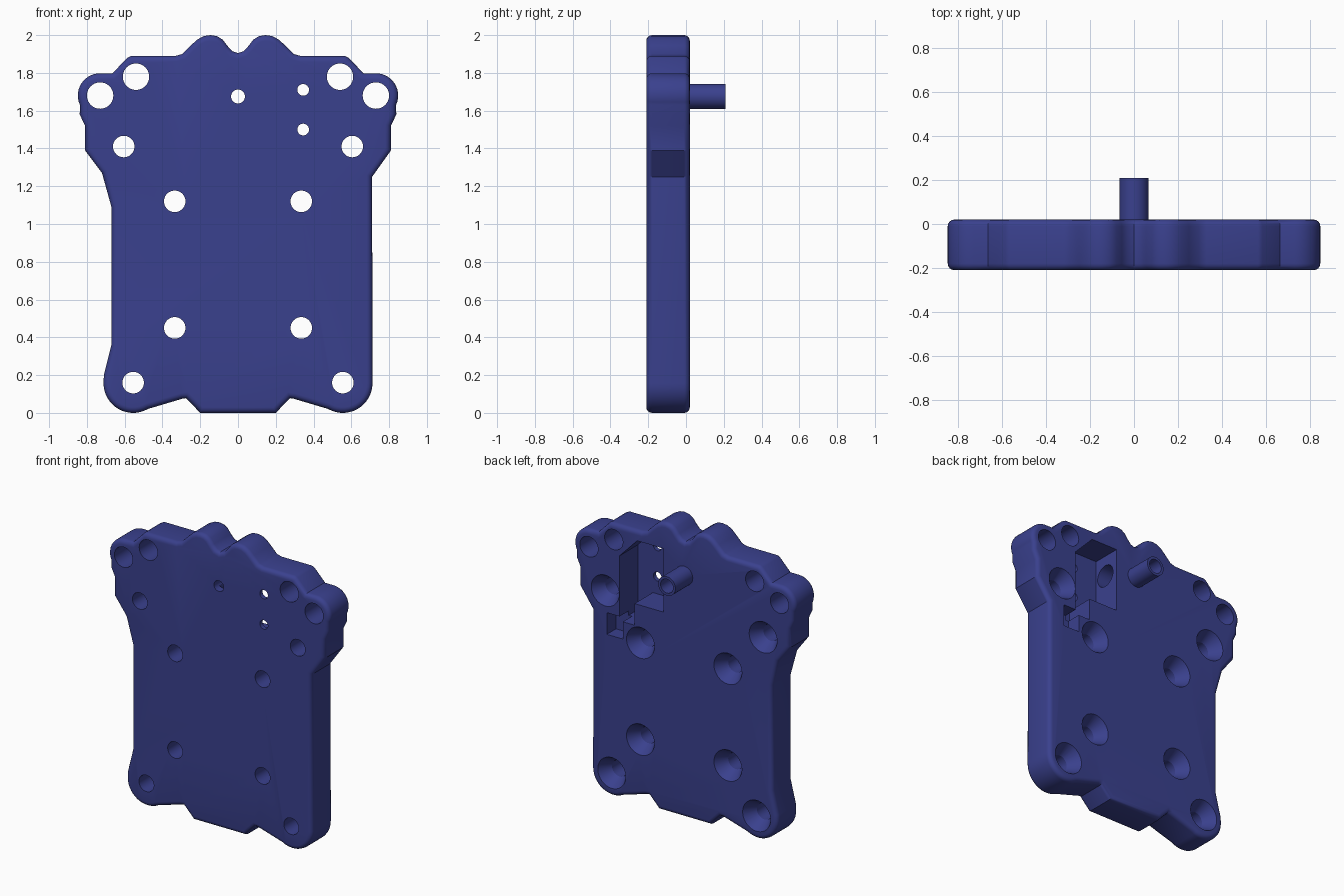
import bpy, bmesh, math
from mathutils import Matrix

if "Cube" in bpy.data.objects:
    bpy.data.objects.remove(bpy.data.objects["Cube"])

FRONT, BACK = -0.21, 0.02

blue = bpy.data.materials.new("dark_blue")
blue.diffuse_color = (0.042, 0.052, 0.27, 1)
blue.use_nodes = True
blue.node_tree.nodes["Principled BSDF"].inputs["Base Color"].default_value = blue.diffuse_color


def make_object(name, bm):
    bmesh.ops.recalc_face_normals(bm, faces=bm.faces[:])
    mesh = bpy.data.meshes.new(name)
    bm.to_mesh(mesh)
    bm.free()
    mesh.materials.append(blue)
    obj = bpy.data.objects.new(name, mesh)
    bpy.context.collection.objects.link(obj)
    return obj


def prism(name, outline, y0, y1, rounding=0):
    """Extrude an x-z outline along y, with optional rounded rims."""
    bm = bmesh.new()
    face = bm.faces.new([bm.verts.new((x, y0, z)) for x, z in outline])
    ext = bmesh.ops.extrude_face_region(bm, geom=[face], use_keep_orig=True)
    for v in ext["geom"]:
        if isinstance(v, bmesh.types.BMVert):
            v.co.y = y1
    bmesh.ops.recalc_face_normals(bm, faces=bm.faces[:])
    if rounding:
        rims = [e for e in bm.edges if abs(e.verts[0].co.y - e.verts[1].co.y) < 1e-5]
        bmesh.ops.bevel(bm, geom=rims, offset=rounding, segments=4, profile=0.5,
                        affect='EDGES', clamp_overlap=False)
    return make_object(name, bm)


def lathe(name, x, z, profile, n=40):
    """Solid of revolution about the y direction; profile is (radius, y)."""
    bm = bmesh.new()
    rings = [[bm.verts.new((x + r * math.cos(i * math.tau / n), y,
                            z + r * math.sin(i * math.tau / n))) for i in range(n)]
             for r, y in profile]
    for a, b in zip(rings, rings[1:]):
        for i in range(n):
            bm.faces.new((a[i], a[(i + 1) % n], b[(i + 1) % n], b[i]))
    bm.faces.new(rings[0])
    bm.faces.new(rings[-1])
    return make_object(name, bm)


def combine(target, tool, operation='DIFFERENCE'):
    mod = target.modifiers.new("cut", 'BOOLEAN')
    mod.object, mod.operation, mod.solver = tool, operation, 'EXACT'
    bpy.context.view_layer.objects.active = target
    bpy.ops.object.modifier_apply(modifier=mod.name)
    bpy.data.objects.remove(tool)


def arc(cx, cz, r, a0, a1, n=14):
    return [(cx + r * math.cos(math.radians(a0 + (a1 - a0) * i / n)),
             cz + r * math.sin(math.radians(a0 + (a1 - a0) * i / n))) for i in range(n + 1)]


# Outline pieces, listed upward for the right side and mirrored for the left
foot = [(0.20, 0), (0.275, 0.078), (0.295, 0.075)] + arc(0.555, 0.157, 0.157, -120, 0)
shoulder = ([(0.81, 1.39), (0.81, 1.52), (0.838, 1.58)] + arc(0.73, 1.68, 0.118, -25, 90)
            + [(0.665, 1.798), (0.585, 1.88), (0.565, 1.89), (0.33, 1.89)])
bump = [(0.295, 1.90), (0.25, 1.945), (0.215, 1.977), (0.18, 1.995), (0.145, 2.0),
        (0.11, 1.994), (0.08, 1.975), (0.055, 1.942), (0.03, 1.915)]
right = foot + [(0.71, 1.25)] + shoulder + bump
left = foot + [(0.71, 0.20), (0.67, 0.36), (0.67, 1.09), (0.72, 1.27)] + shoulder + bump
outline = right + [(0, 1.905)] + [(-x, z) for x, z in reversed(left)]
plate = prism("plate", outline, FRONT, BACK, 0.03)

# Tubular peg on the back
combine(plate, lathe("peg", 0, 1.675, [(0.066, BACK - 0.05), (0.066, 0.21)]), 'UNION')

# Stepped back pocket: chamfered bay, side channel and small notch
pockets = [
    ([(0.16, 1.38), (0.495, 1.38), (0.495, 1.68), (0.36, 1.82), (0.16, 1.82)], -0.18),
    ([(0.38, 1.23), (0.495, 1.23), (0.495, 1.40), (0.38, 1.40)], -0.18),
    ([(0.47, 1.11), (0.592, 1.11), (0.592, 1.26), (0.47, 1.26)], -0.08),
]
for shape, floor in pockets:
    combine(plate, prism("pocket_cutter", shape, floor, BACK + 0.1))

# Cross bore from the pocket to the peg bore
bm = bmesh.new()
bmesh.ops.create_cone(bm, cap_ends=True, segments=40, radius1=0.075, radius2=0.075, depth=0.24,
                      matrix=Matrix.Translation((0.09, -0.09, 1.677))
                      @ Matrix.Rotation(math.pi / 2, 4, 'Y'))
combine(plate, make_object("cross_bore_cutter", bm))

# Bore through the peg, wider at the back
combine(plate, lathe("peg_bore", 0, 1.675,
                     [(0.037, -0.4), (0.037, -0.09), (0.048, -0.09), (0.048, 0.4)]))

# Plain and countersunk holes, in mirrored pairs
for side in (1, -1):
    for x, z in ((0.54, 1.78), (0.73, 1.68)):
        combine(plate, lathe("hole", side * x, z, [(0.07, -0.4), (0.07, 0.4)]))
    for x, z in ((0.605, 1.41), (0.335, 1.12), (0.335, 0.45), (0.555, 0.16)):
        combine(plate, lathe("countersink", side * x, z,
                             [(0.057, -0.4), (0.057, BACK - 0.085),
                              (0.107, BACK), (0.107, 0.4)]))

# Two small sensor holes in the pocket floor
for z in (1.71, 1.50):
    combine(plate, lathe("small_hole", 0.345, z, [(0.031, -0.4), (0.031, -0.1)]))

bpy.ops.object.select_all(action='DESELECT')
plate.select_set(True)
bpy.context.view_layer.objects.active = plate
bpy.ops.object.shade_smooth_by_angle(angle=math.radians(30))
